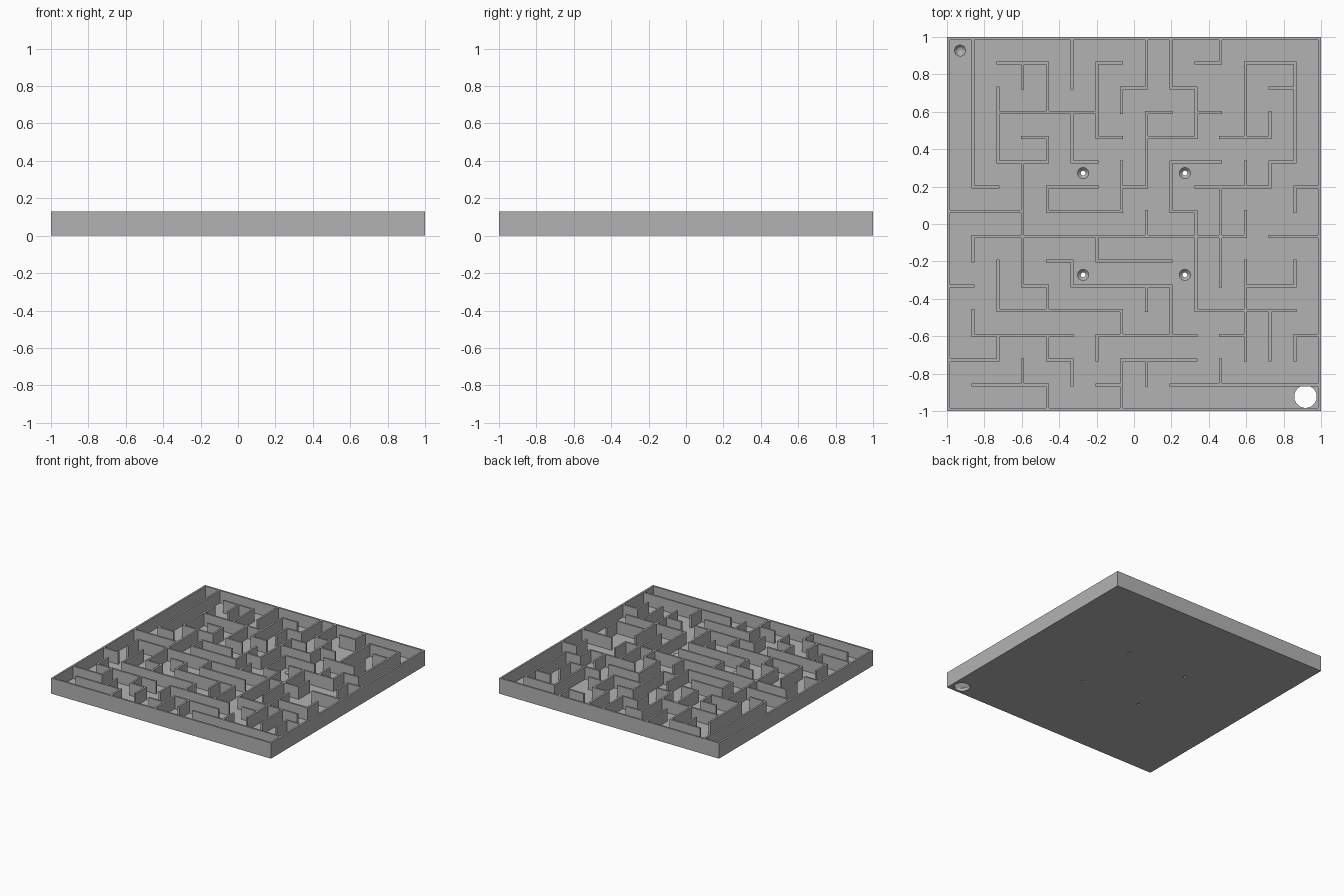
import bpy
import math

cube = bpy.data.objects.get("Cube")
if cube:
    bpy.data.objects.remove(cube, do_unlink=True)

GRID = 15            # cells per side
WALL = 0.015         # wall thickness
HEIGHT = 0.128       # full height
FLOOR = 0.026        # floor thickness
STEP = (2 - WALL) / GRID

grey = bpy.data.materials.new("light_grey")
grey.use_nodes = True
grey.diffuse_color = (0.45, 0.45, 0.45, 1)
grey.node_tree.nodes["Principled BSDF"].inputs["Base Color"].default_value = (0.45, 0.45, 0.45, 1)


def box(name, x0, x1, y0, y1, z0, z1):
    bpy.ops.mesh.primitive_cube_add(size=1, location=((x0 + x1) / 2, (y0 + y1) / 2, (z0 + z1) / 2))
    ob = bpy.context.object
    ob.name = name
    ob.scale = (x1 - x0, y1 - y0, z1 - z0)
    bpy.ops.object.transform_apply(location=False, rotation=False, scale=True)
    ob.data.materials.append(grey)
    return ob


def cut(target, cutter):
    cutter.name = "cutter"
    cutter.hide_render = True
    cutter.hide_set(True)
    cutter.display_type = 'WIRE'
    cutter.data.materials.append(grey)
    mod = target.modifiers.new("cut", 'BOOLEAN')
    mod.operation = 'DIFFERENCE'
    mod.solver = 'EXACT'
    mod.object = cutter
    bpy.context.view_layer.objects.active = target
    bpy.ops.object.modifier_apply(modifier=mod.name)
    bpy.data.objects.remove(cutter, do_unlink=True)


# Floor plate with exit hole, start dimple and four countersunk screw holes
floor = box("floor", -1, 1, -1, 1, 0, FLOOR)
bpy.ops.mesh.primitive_cylinder_add(vertices=48, radius=0.06, depth=0.2, location=(0.917, -0.923, 0))
cut(floor, bpy.context.object)
bpy.ops.mesh.primitive_uv_sphere_add(segments=8, ring_count=6, radius=0.036, location=(-0.93, 0.927, FLOOR + 0.016))
cut(floor, bpy.context.object)
for sx in (-1, 1):
    for sy in (-1, 1):
        spot = (sx * 0.272, sy * 0.272)
        bpy.ops.mesh.primitive_cylinder_add(vertices=24, radius=0.013, depth=0.2, location=(*spot, 0))
        cut(floor, bpy.context.object)
        bpy.ops.mesh.primitive_cone_add(vertices=24, radius1=0.013, radius2=0.031, depth=0.018,
                                        location=(*spot, FLOOR - 0.008))
        cut(floor, bpy.context.object)

# Outer frame
for s in (-1, 1):
    a, b = sorted((s, s * (1 - WALL)))
    box("frame_side", a, b, -1, 1, FLOOR, HEIGHT)
    box("frame_end", -1 + WALL, 1 - WALL, a, b, FLOOR, HEIGHT)

# Inner walls: each string is one grid line, '#' marks a wall along that cell
ROWS = [  # back to front, cells from right to left hand of the model
    "..##..#...#.##.",
    ".......#.#...#.",
    "..####..#.#....",
    "...#..#.##.##..",
    "..##.#...##..#.",
    ".#..##.#..###.#",
    "###.###..#.....",
    ".###########.##",
    "....#.###......",
    "#..#.####...##.",
    "..#####...####.",
    ".####.####.#..#",
    "##..#..###.....",
    ".###..#..######",
]
COLUMNS = [  # cells from back to front
    "######..#..#...",
    "..###....##.#..",
    ".#...#####...#.",
    ".##.#.#...#.#.#",
    "##.##....#...#.",
    ".###....#...#..",
    "..#..##....#.##",
    "##.###.#..#..#.",
    "##...##...##...",
    "..##...####....",
    "#.....####...#.",
    ".###.#.#.####..",
    "...#.#.....##..",
    ".####.#..#..#..",
]


def runs(line):
    """Start and end of every unbroken stretch of wall."""
    start = None
    for k, mark in enumerate(line + "."):
        if mark == "#" and start is None:
            start = k
        elif mark != "#" and start is not None:
            yield start, k
            start = None


def at(k):
    return (k - GRID / 2) * STEP


half = WALL / 2
for j, line in enumerate(ROWS, 1):
    for a, b in runs(line):
        box("cross_wall", at(a) - half, at(b) + half, -at(j) - half, -at(j) + half, FLOOR, HEIGHT)
for i, line in enumerate(COLUMNS, 1):
    for a, b in runs(line):
        box("long_wall", at(i) - half, at(i) + half, -at(b) - half, -at(a) + half, FLOOR, HEIGHT)
